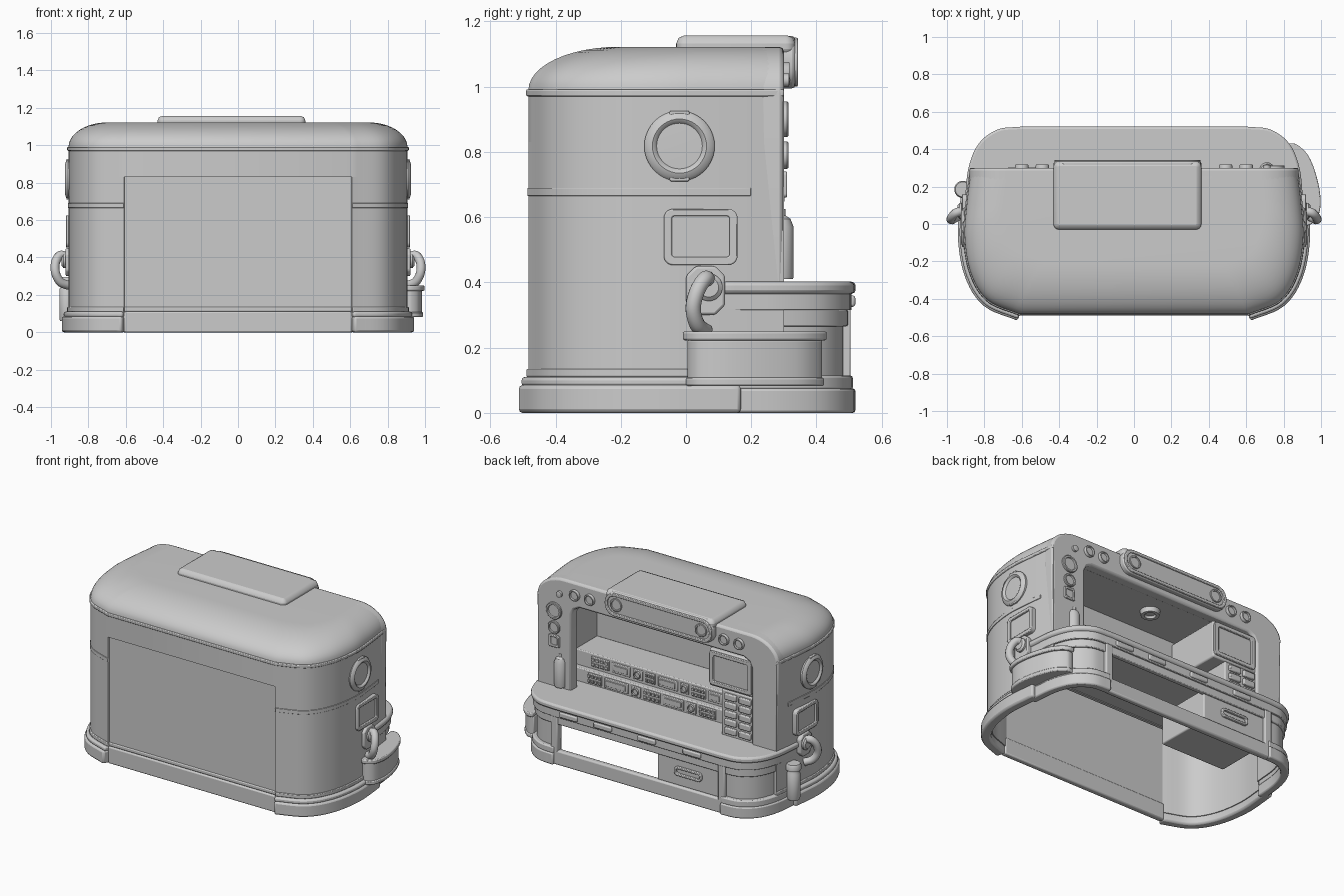
import bpy, bmesh, math
from mathutils import Vector, Matrix

if "Cube" in bpy.data.objects:
    bpy.data.objects.remove(bpy.data.objects["Cube"])


def finish(name, bm, bevel=0.0, seg=2):
    bmesh.ops.remove_doubles(bm, verts=bm.verts, dist=1e-5)
    bmesh.ops.recalc_face_normals(bm, faces=bm.faces)
    me = bpy.data.meshes.new(name)
    bm.to_mesh(me)
    bm.free()
    me.shade_smooth()
    me.set_sharp_from_angle(angle=math.radians(32))
    ob = bpy.data.objects.new(name, me)
    bpy.context.collection.objects.link(ob)
    if bevel:
        m = ob.modifiers.new("bevel", 'BEVEL')
        m.width, m.segments, m.limit_method = bevel, seg, 'ANGLE'
        m.angle_limit = math.radians(40)
    return ob


def spline(pts, n=6):
    p = [Vector(q) for q in pts]
    p = [2 * p[0] - p[1]] + p + [2 * p[-1] - p[-2]]
    out = []
    for a, b, c, d in zip(p, p[1:], p[2:], p[3:]):
        for i in range(n):
            t = i / n
            out.append(0.5 * (2 * b + (c - a) * t + (2 * a - 5 * b + 4 * c - d) * t * t
                              + (3 * b - a - 3 * c + d) * t ** 3))
    return out + [p[-2]]


def flip(path):
    return [Vector((-p.x, p.y)) for p in reversed(path)]


def offset(path, d):
    out = []
    for i, p in enumerate(path):
        t = (path[min(i + 1, len(path) - 1)] - path[max(i - 1, 0)]).normalized()
        out.append(p + Vector((-t.y, t.x)) * d)
    return out


def strip(name, path, off, thick, z0, z1, bevel=0.0):
    # wall of constant thickness that follows a plan path
    a, b = offset(path, off), offset(path, off - thick)
    bm = bmesh.new()
    rows = [[bm.verts.new((q.x, q.y, z)) for q, z in ((o, z0), (o, z1), (i, z1), (i, z0))]
            for o, i in zip(a, b)]
    for r, s in zip(rows, rows[1:]):
        for k in range(4):
            bm.faces.new((r[k], r[(k + 1) % 4], s[(k + 1) % 4], s[k]))
    bm.faces.new(rows[0])
    bm.faces.new(rows[-1])
    return finish(name, bm, bevel)


def prism(name, pts, a, b, axis='z', bevel=0.0):
    at = {'z': lambda p, h: (p[0], p[1], h), 'y': lambda p, h: (p[0], h, p[1]),
          'x': lambda p, h: (h, p[0], p[1])}[axis]
    bm = bmesh.new()
    lo = [bm.verts.new(at(p, a)) for p in pts]
    hi = [bm.verts.new(at(p, b)) for p in pts]
    bm.faces.new(lo)
    bm.faces.new(hi)
    for i in range(len(pts)):
        j = (i + 1) % len(pts)
        bm.faces.new((lo[i], lo[j], hi[j], hi[i]))
    return finish(name, bm, bevel)


def box(name, x0, x1, y0, y1, z0, z1, bevel=0.0):
    return prism(name, [(x0, y0), (x1, y0), (x1, y1), (x0, y1)], z0, z1, 'z', bevel)


def round_rect(x0, x1, z0, z1, r, n=6):
    out = []
    for cx, cz, s in ((x1 - r, z1 - r, 0), (x0 + r, z1 - r, 1), (x0 + r, z0 + r, 2), (x1 - r, z0 + r, 3)):
        for i in range(n + 1):
            a = (s + i / n) * math.pi / 2
            out.append((cx + r * math.cos(a), cz + r * math.sin(a)))
    return out


def frame(name, outer, inner, a, b, axis):
    # flat ring between two outlines with equal point counts
    at = {'y': lambda p, h: (p[0], h, p[1]), 'x': lambda p, h: (h, p[0], p[1])}[axis]
    bm = bmesh.new()
    L = [[bm.verts.new(at(p, h)) for p in o] for o, h in ((outer, a), (outer, b), (inner, b), (inner, a))]
    n = len(outer)
    for k in range(4):
        for i in range(n):
            j = (i + 1) % n
            bm.faces.new((L[k][i], L[k][j], L[(k + 1) % 4][j], L[(k + 1) % 4][i]))
    return finish(name, bm, 0.004)


def lathe(name, prof, loc, axis=(0, 0, 1), seg=32):
    bm = bmesh.new()
    M = Matrix.Translation(loc) @ Vector((0, 0, 1)).rotation_difference(Vector(axis)).to_matrix().to_4x4()
    rings = [[bm.verts.new(M @ Vector((r * math.cos(2 * math.pi * i / seg), r * math.sin(2 * math.pi * i / seg), h)))
              for i in range(seg)] for r, h in prof]
    for a, b in zip(rings, rings[1:]):
        for i in range(seg):
            bm.faces.new((a[i], a[(i + 1) % seg], b[(i + 1) % seg], b[i]))
    return finish(name, bm)


def gauge(name, loc, r, h, axis):
    return lathe(name, [(r, -0.02), (r, h * .7), (r * .93, h), (r * .75, h), (r * .7, h * .4), (0, h * .4)], loc, axis)


# Plan paths
R = spline([(.87, .30), (.895, .1), (.905, -.08), (.87, -.27), (.78, -.41), (.61, -.483)])
L = flip(R)
PLAN = R + L
BL = spline([(-.905, .12), (-.885, .3), (-.83, .43), (-.73, .505), (-.61, .52)])
BR = flip(BL)
BACK = BL + BR

# Shell walls, front panel, sills and skirts
strip("upper_wall", PLAN, 0, .03, .83, .97)
box("front_panel", -.615, .615, -.472, -.455, .10, .84)
box("front_sill", -.61, .61, -.487, -.45, 0, .11, .008)
box("front_sill_lip", -.61, .61, -.478, -.455, .11, .135, .006)
for side, path, back in (("right", R, BR), ("left", L, BL)):
    strip(side + "_wall", path, 0, .03, .05, .83)
    trim = [p for p in path if p.y < .225]
    strip(side + "_seam_trim", trim, .004, .01, .665, .69, .002)
    skirt = [p for p in path if p.y < .17]
    strip(side + "_skirt", skirt, .036, .06, 0, .085, .012)
    strip(side + "_skirt_step", skirt, .026, .05, .08, .11, .01)
    strip(side + "_skirt_bead", path, .008, .03, .11, .135, .004)
    strip(side + "_back_skirt", back, 0, .05, 0, .075, .008)
    strip(side + "_back_skirt_step", back, -.008, .04, .07, .115, .008)
    strip(side + "_counter_corner_wall", back, -.035, .02, .1, .33)
strip("roof_trim", PLAN, .007, .03, .97, .992, .005)

# Domed roof
bm = bmesh.new()
rings = []
for k in range(13):
    a = math.pi / 2 * k / 12
    c = 1 - math.cos(a)
    rings.append([bm.verts.new((p.x * (1 - .23 * c), .26 - (.26 - min(p.y, .26 + .001 * i / 99)) * (1 - .37 * c),
                                .99 + .132 * math.sin(a))) for i, p in enumerate(PLAN)])
for a, b in zip(rings, rings[1:]):
    for i in range(len(a) - 1):
        bm.faces.new((a[i], a[i + 1], b[i + 1], b[i]))
bm.faces.new(rings[-1])
finish("roof", bm)

# Arched back frame around the service opening
arc = [(.68 + .2 * math.cos(t * math.pi / 20), .98 + .142 * math.sin(t * math.pi / 20)) for t in range(11)]
outer = [(.872, .38)] + arc + [(-x, z) for x, z in reversed(arc)] + [(-.872, .38)]
inner = [(-.69, .38), (-.69, .90), (-.67, .94), (-.63, .96), (.57, .96), (.61, .94), (.63, .90), (.63, .38)]
prism("back_frame", outer + inner, .225, .30, 'y', .014)

# Alcove interior
box("alcove_wall", -.86, .86, -.12, -.10, .36, .98)
box("alcove_ceiling", -.86, .86, -.11, .28, .962, .985)
box("alcove_side_right", .72, .74, -.11, .26, .38, .97)
box("alcove_rail", -.45, .72, -.10, -.08, .80, .82)
lathe("ceiling_lamp", [(0, -.015), (.03, -.015), (.035, -.03), (.055, -.03), (.06, 0)], (-.04, .1, .962))
box("console_lower", -.47, .72, -.1, .16, .39, .49, .006)
box("console_upper", -.47, .72, -.1, .125, .48, .59, .006)
for row, y, z, widths in (("upper", .125, .54, (.13, .13, .07, .07, .14, .06, .1, .1)),
                          ("lower", .16, .445, (.1, .17, .07, .12, .15, .07, .12))):
    x = .60
    for i, w in enumerate(widths):
        n = f"console_{row}_{i}"
        box(n, x - w, x, y - .01, y + .008, z - .033, z + .033, .004)
        if i % 3 == 0:
            for r in (-1, 1):
                for k in range(4):
                    cx = x - w * (k + .5) / 4
                    box(f"{n}_button_{r}_{k}", cx - w * .08, cx + w * .08, y, y + .016, z + r * .015 - .008, z + r * .015 + .008)
        elif i % 3 == 1:
            box(n + "_display", x - w + .015, x - .015, y, y + .013, z - .018, z + .018, .003)
        else:
            gauge(n + "_dial", (x - w / 2, y, z), .024, .018, (0, 1, 0))
        x -= w + .022

# Screen and keypad on the left pillar
box("screen_box", -.72, -.37, -.1, .285, .70, .945, .01)
frame("screen_bezel", round_rect(-.685, -.375, .715, .935, .02), round_rect(-.655, -.405, .74, .91, .012), .28, .297, 'y')
box("keypad_box", -.72, -.46, -.1, .285, .39, .70, .008)
for i in range(5):
    for j in range(2):
        x, z = -.635 + j * .105, .44 + i * .056
        box(f"key_{i}_{j}", x - .042, x + .042, .28, .302, z - .02, z + .02, .006)

# Gauges and bottle on the right pillar, dials along the header
gauge("pillar_gauge_top", (.75, .30, .90), .055, .014, (0, 1, 0))
gauge("pillar_gauge_mid", (.75, .30, .79), .042, .014, (0, 1, 0))
frame("pillar_switch", round_rect(.71, .79, .66, .74, .012), round_rect(.725, .775, .675, .725, .006), .29, .31, 'y')
box("pillar_switch_plate", .72, .78, .29, .303, .67, .73)
lathe("pillar_bottle", [(0, .41), (.038, .41), (.04, .42), (.04, .57), (.03, .595), (.015, .605), (.015, .625), (0, .625)], (.71, .29, 0))
for x in (-.6, -.49, .49, .6):
    gauge(f"header_dial_{x}", (x, .30, 1.04), .036, .018, (0, 1, 0))
lathe("header_knob", [(.02, 0), (.02, .02), (0, .025)], (.71, .295, 1.02), (0, 1, 0))

# Roof sign box with capsule face
prism("sign_top", round_rect(-.43, .36, -.03, .335, .03), 1.09, 1.157, 'z', .025)
prism("sign_face", round_rect(-.43, .36, .995, 1.155, .07), .27, .335, 'y', .01)
frame("sign_rim", round_rect(-.425, .355, 1.0, 1.15, .068), round_rect(-.405, .335, 1.02, 1.13, .05), .33, .343, 'y')
for x in (-.345, .275):
    gauge(f"sign_lamp_{x}", (x, .335, 1.075), .042, .008, (0, 1, 0))

# Counter, apron and drawer
inner_edge = [Vector((.86, -.12)), Vector((-.86, -.12))]
prism("counter_top", BACK + inner_edge, .365, .402, 'z', .012)
strip("counter_apron", BACK, -.012, .03, .315, .37, .004)
strip("counter_lower_rail", BACK, -.022, .03, .265, .317, .005)
for i, x in enumerate((.50, .25, -.07, -.40)):
    box(f"apron_handle_{i}", x - .065, x + .065, .49, .519, .325, .36, .008)
box("back_bar", -.62, .62, .465, .505, 0, .095, .01)
for x in (-.61, .61):
    box(f"counter_post_{x}", x - .025, x + .025, .46, .505, .08, .33, .006)
box("drawer", -.60, -.13, .1, .485, .09, .30, .008)
frame("drawer_handle", round_rect(-.46, -.26, .16, .22, .025), round_rect(-.445, -.275, .175, .205, .014), .48, .5, 'y')

# Side fittings, the same on both sides
octa = [(.06 + .06 * u, .375 + .075 * v) for u, v in
        ((.5, 1), (1, .6), (1, -.6), (.5, -1), (-.5, -1), (-1, -.6), (-1, .6), (-.5, 1))]
for side, s in (("right", 1), ("left", -1)):
    lathe(side + "_porthole", [(.108, -.03), (.108, .006), (.1, .016), (.083, .022), (.076, .018), (.07, .01), (0, .012)],
          (s * .902, -.02, .818), (s, 0, 0), 40)
    for z in (.71, .90):
        box(f"{side}_porthole_tab_{z}", *sorted((s * .88, s * .918)), -.05, .01, z, z + .026, .004)
    frame(side + "_window_frame", round_rect(-.068, .158, .453, .625, .028), round_rect(-.043, .133, .478, .603, .008),
          s * .87, s * .92, 'x')
    box(side + "_window_pane", *sorted((s * .88, s * .908)), -.05, .14, .47, .61)
    prism(side + "_hook_plate", octa, s * .88, s * .922, 'x', .008)
    lathe(side + "_hook_socket", [(.042, 0), (.042, .015), (.03, .025), (0, .025)], (s * .918, .07, .385), (s, 0, 0))
    cu = bpy.data.curves.new(side + "_hook", 'CURVE')
    cu.dimensions, cu.bevel_depth, cu.bevel_resolution, cu.use_fill_caps = '3D', .024, 4, True
    path = spline([(s * .91, .07, .40), (s * .95, .06, .412), (s * .975, .035, .375), (s * .976, .022, .32),
                   (s * .95, .035, .27), (s * .905, .06, .25)])
    sp = cu.splines.new('POLY')
    sp.points.add(len(path) - 1)
    for q, p in zip(sp.points, path):
        q.co = (*p, 1)
    sp.use_smooth = True
    bpy.context.collection.objects.link(bpy.data.objects.new(side + "_hook", cu))

# Half-round bin on the right, small canister on the left
rim = flip(spline([(-.82, .43), (-.87, .425), (-.935, .36), (-.98, .24), (-.998, .12), (-.98, .03), (-.93, -.008), (-.88, 0)]))
for n, o, a, b in (("lid", 0, .222, .25), ("body", -.014, .1, .225), ("base", -.008, .082, .108)):
    prism("side_bin_" + n, offset(rim, -o if offset(rim, .01)[20].x < rim[20].x else o) + [Vector((.84, .2))], a, b, 'z', .006)
lathe("left_canister", [(0, .06), (.036, .06), (.04, .07), (.04, .23), (.034, .24), (.034, .25), (.046, .255),
                        (.046, .285), (.04, .295), (0, .295)], (-.915, .185, 0))
